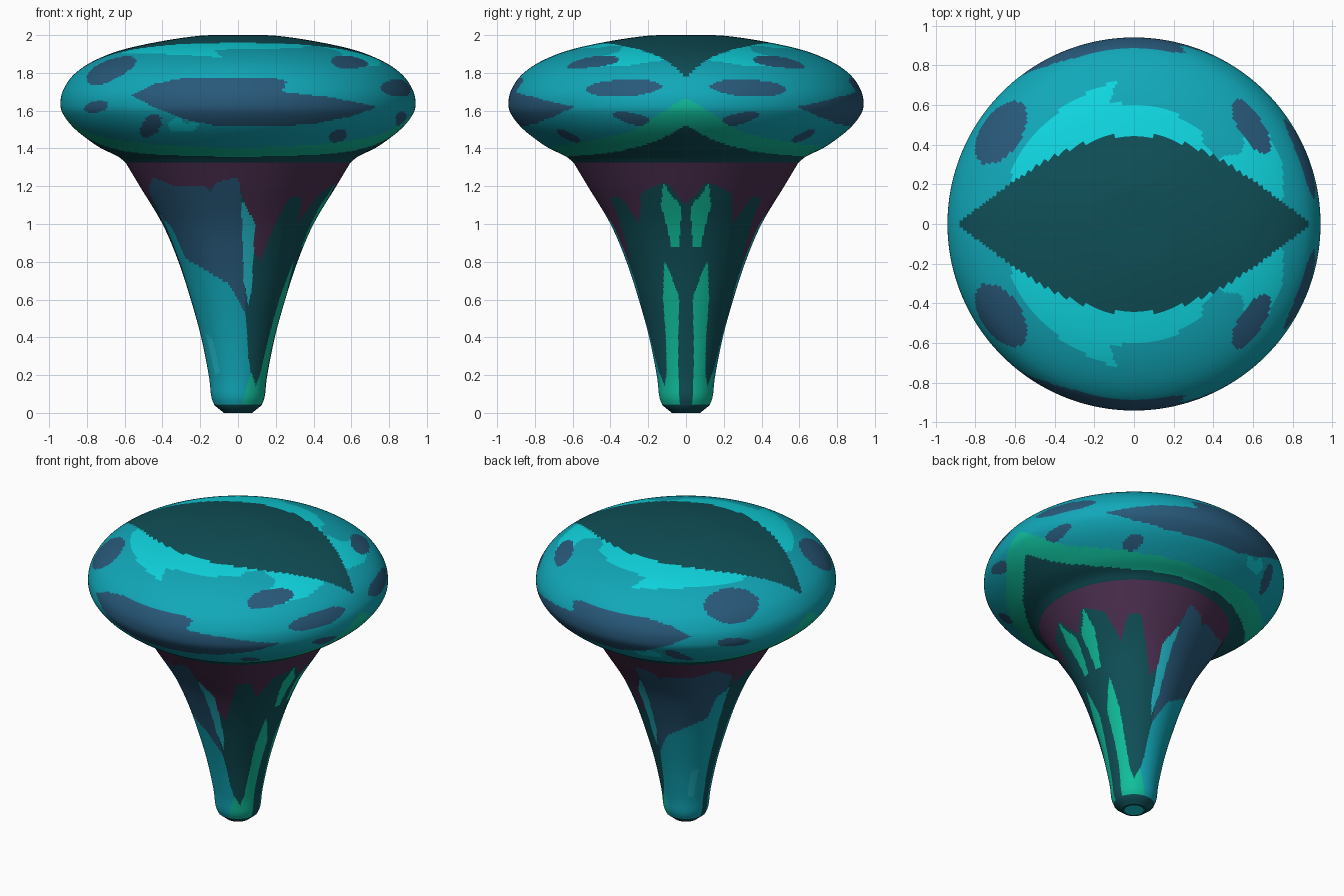
import bpy
import bmesh
from math import pi, sin, cos, radians, degrees, atan2, hypot
from mathutils import Vector

default_cube = bpy.data.objects.get("Cube")
if default_cube:
    bpy.data.objects.remove(default_cube, do_unlink=True)

SEGMENTS = 320
NAMES = ["teal", "deep_teal", "bright_cyan", "slate_blue", "green", "purple", "light_teal"]
TEAL, DEEP, CYAN, SLATE, GREEN, PURPLE, LIGHT = range(len(NAMES))
HEX_COLOURS = ["11a8b9", "0f4f57", "0fd6e0", "28597a", "10be9b", "4c2f50", "22b8c8"]


def linear(value):
    return value / 12.92 if value < 0.04 else ((value + 0.055) / 1.055) ** 2.4


def make_material(name, code):
    colour = [linear(c / 255) for c in bytes.fromhex(code)] + [1.0]
    material = bpy.data.materials.new(name)
    material.use_nodes = True
    material.diffuse_color = colour
    shader = material.node_tree.nodes["Principled BSDF"]
    shader.inputs["Base Color"].default_value = colour
    shader.inputs["Roughness"].default_value = 0.7
    return material


MATERIALS = [make_material(n, c) for n, c in zip(NAMES, HEX_COLOURS)]


# Helpers for the painted regions
def inside(polygon, px, py):
    hit = False
    previous = polygon[-1]
    for point in polygon:
        (ax, ay), (bx, by) = previous, point
        if (ay > py) != (by > py) and px < (bx - ax) * (py - ay) / (by - ay) + ax:
            hit = not hit
        previous = point
    return hit


def in_spot(spot, px, py):
    cx, cy, long, short, tilt = spot
    dx, dy = px - cx, py - cy
    c, s = cos(radians(tilt)), sin(radians(tilt))
    return hypot((dx * c + dy * s) / long, (dy * c - dx * s) / short) < 1


def graph(points, at):
    for (ax, ay), (bx, by) in zip(points, points[1:]):
        if at <= bx:
            return ay + (by - ay) * (at - ax) / (bx - ax)
    return points[-1][1]


# Smooth curve through the profile points
def smooth_profile(points, steps):
    pts = [Vector(p) for p in points]
    pts = [pts[0] * 2 - pts[1]] + pts + [pts[-1] * 2 - pts[-2]]
    curve = []
    for a, b, c, d in zip(pts, pts[1:], pts[2:], pts[3:]):
        for i in range(steps):
            t = i / steps
            curve.append(b + (c - a) * t / 2 + (a * 2 - b * 5 + c * 4 - d) * t * t / 2
                         + (b * 3 - a - c * 3 + d) * t ** 3 / 2)
    return curve + [pts[-2]]


def lathe(name, outline, paint):
    bm = bmesh.new()
    verts = [bm.verts.new((max(r, 0), 0, z)) for r, z in outline]
    edges = [bm.edges.new(pair) for pair in zip(verts, verts[1:])]
    bmesh.ops.spin(bm, geom=verts + edges, cent=(0, 0, 0), axis=(0, 0, 1),
                   angle=2 * pi, steps=SEGMENTS)
    bmesh.ops.remove_doubles(bm, verts=bm.verts, dist=0.0003)
    bmesh.ops.recalc_face_normals(bm, faces=bm.faces)
    # The open rim can confuse the recalculation, so check the widest face
    widest = max(bm.faces, key=lambda f: f.calc_center_median().x)
    if widest.normal.x < 0:
        bmesh.ops.reverse_faces(bm, faces=bm.faces)
    for face in bm.faces:
        x, y, z = face.calc_center_median()
        face.material_index = paint(x, abs(y), z)
    mesh = bpy.data.meshes.new(name)
    bm.to_mesh(mesh)
    bm.free()
    for material in MATERIALS:
        mesh.materials.append(material)
    part = bpy.data.objects.new(name, mesh)
    bpy.context.collection.objects.link(part)
    bpy.ops.object.select_all(action="DESELECT")
    part.select_set(True)
    bpy.context.view_layer.objects.active = part
    bpy.ops.object.shade_smooth_by_angle(angle=radians(35))
    return part


# Cap markings: plan view glow, front patches, spots, and rim bands by angle
GLOW = [(-.63, .15), (-.61, .3), (-.5, .45), (-.35, .6), (-.2, .68), (-.08, .73),
        (-.13, .61), (.05, .6), (.2, .56), (.35, .47), (.34, .4), (.42, .33), (.55, .36),
        (.55, .55), (.68, .45), (.75, .3), (.75, .1), (.4, 0), (-.4, 0)]
FRONT_PATCH = [(-.57, 1.68), (-.45, 1.74), (-.3, 1.77), (.2, 1.77), (.26, 1.755),
               (.23, 1.7), (.5, 1.67), (.74, 1.62), (.6, 1.57), (.4, 1.53), (.2, 1.515),
               (-.1, 1.515), (-.3, 1.56), (-.45, 1.62)]
FRONT_GLINT = [(-.37, 1.53), (-.31, 1.58), (-.28, 1.53), (-.2, 1.54), (-.23, 1.49), (-.35, 1.49)]
PLAN_SPOTS = [(-.67, .46, .18, .1, 55), (.59, .49, .16, .06, -58)]
SIDE_SPOTS = [(.33, 1.72, .2, .045, -3), (.26, 1.55, .13, .03, 15), (.62, 1.465, .07, .02, 25)]
FRONT_SPOTS = [(-.75, 1.62, .065, .03, 10), (-.46, 1.52, .07, .045, 50)]
GREEN_TOP = [(0, 1.67), (7, 1.6), (14, 1.53), (22, 1.48), (35, 1.45), (55, 1.42), (90, 1.4)]
GREEN_BASE = [(0, 1.52), (8, 1.46), (16, 1.42), (30, 1.385), (50, 1.365), (90, 1.355)]


def paint_cap(x, y, z):
    angle = degrees(atan2(y, abs(x)))
    if z > 1.66:
        if abs(x) < .89 and y < .45 * cos(pi / 2 * x / .89):
            return DEEP
        if any(in_spot(s, x, y) for s in PLAN_SPOTS):
            return SLATE
        if inside(GLOW, x, y):
            return CYAN
    if z < graph(GREEN_BASE, angle):
        return DEEP
    if z < graph(GREEN_TOP, angle):
        return GREEN
    if x > 0 and any(in_spot(s, y, z) for s in SIDE_SPOTS):
        return SLATE
    if inside(FRONT_PATCH, x, z) or any(in_spot(s, x, z) for s in FRONT_SPOTS):
        return SLATE
    return CYAN if inside(FRONT_GLINT, x, z) else TEAL


# Stem markings: angle around the stem against height
PURPLE_EDGE = [(0, 1.1), (12, 1.22), (28, 1.17), (38, 1), (47, 1.15), (55, 1.15), (60, 1),
               (68, .8), (75, .85), (80, 1), (90, 1.2), (160, 1.17), (167, 1.08), (180, 1.17)]
SLATE_PANEL = [(160, 1.17), (145, 1.25), (130, 1.2), (110, 1.2), (107, 1.17), (102, 1.22),
               (90, 1.25), (87, 1.1), (83, .7), (80, .52), (100, .68), (130, .77),
               (150, .82), (155, 1), (163, 1.02)]
TEAL_PANEL = [(80, .53), (72, .3), (58, .13), (65, .2), (80, .03), (170, .03),
              (168, .8), (165, 1.05), (155, 1.02), (100, .9)]
LIGHT_STREAKS = [[(88, 1.13), (77, 1), (74, .65), (77, .57), (84, .7), (86, .9)],
                 [(150, .42), (135, .4), (128, .22), (142, .2)]]
GREEN_STREAKS = [[(13, 1.21), (3, 1.08), (6, .87), (13, .87), (17, 1.1)],
                 [(21, .81), (29, .6), (33, .4), (40, .22), (50, .14), (64, .22), (82, .03),
                  (15, .03), (14, .3), (8, .6)]]


def paint_stem(x, y, z):
    angle = degrees(atan2(y, x))
    if z < .045:
        return CYAN if hypot(x, y) < .06 and z < .002 else DEEP
    if any(inside(p, angle, z) for p in GREEN_STREAKS):
        return GREEN
    if any(inside(p, angle, z) for p in LIGHT_STREAKS):
        return LIGHT
    if inside(SLATE_PANEL, angle, z):
        return SLATE
    if z > graph(PURPLE_EDGE, angle):
        return PURPLE
    return TEAL if inside(TEAL_PANEL, angle, z) else DEEP


# Cap
cap_profile = [(.595, 1.325), (.64, 1.36), (.74, 1.41), (.86, 1.5), (.925, 1.58), (.94, 1.64),
               (.925, 1.71), (.87, 1.79), (.77, 1.86), (.62, 1.92), (.42, 1.965), (.22, 1.995),
               (.1, 2), (0, 2)]
lathe("mushroom_cap", smooth_profile(cap_profile, 9), paint_cap)

# Stem, with a flat-bottomed tapered foot
stem_profile = [(.125, .04), (.142, .09), (.155, .2), (.195, .4), (.25, .6), (.315, .8),
                (.4, 1), (.52, 1.2), (.595, 1.325)]
foot = [(0, 0), (.03, 0), (.06, 0), (.075, 0), (.1, .02)]
lathe("mushroom_stem", foot + smooth_profile(stem_profile, 13), paint_stem)
